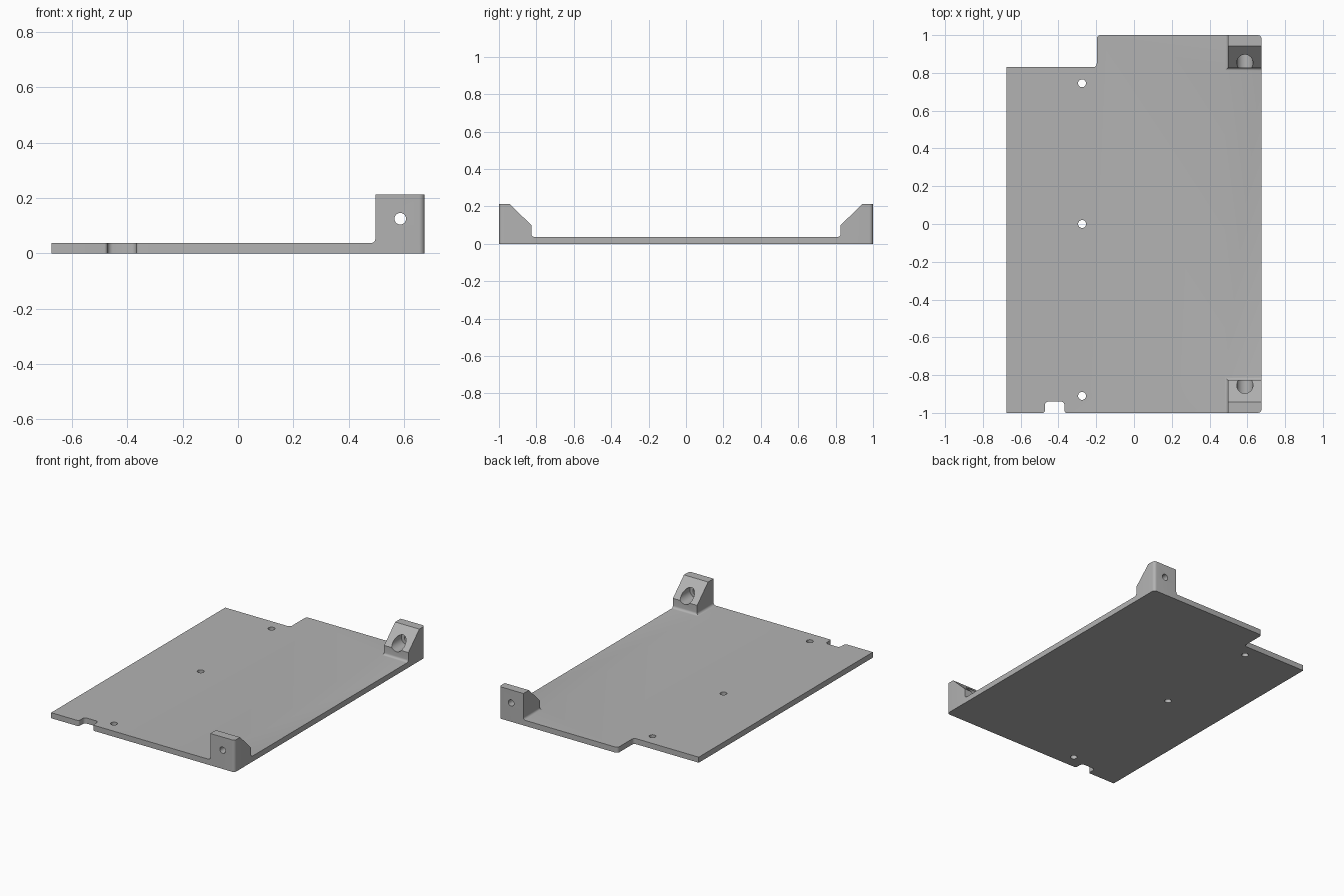
import bpy, bmesh
from math import sin, cos, pi
from mathutils import Vector

cube = bpy.data.objects.get("Cube")
if cube:
    bpy.data.objects.remove(cube, do_unlink=True)

W, L, T, H = 0.675, 1.0, 0.037, 0.212   # half width, half length, plate thickness, bracket height
R = 0.02                                # corner radius

grey = bpy.data.materials.new("plain_grey")
grey.use_nodes = True
grey.diffuse_color = (0.45, 0.45, 0.45, 1)
grey.node_tree.nodes["Principled BSDF"].inputs["Base Color"].default_value = (0.45, 0.45, 0.45, 1)


def rounded(corners, steps=6):
    """Outline from (x, y, radius) corners, with tangent arcs at the rounded ones."""
    out = []
    for i, (x, y, r) in enumerate(corners):
        p = Vector((x, y))
        if not r:
            out.append(p)
            continue
        a = (Vector(corners[i - 1][:2]) - p).normalized()
        b = (Vector(corners[(i + 1) % len(corners)][:2]) - p).normalized()
        for k in range(steps + 1):
            t = k / steps * pi / 2
            out.append(p + r * (a * (1 - sin(t)) + b * (1 - cos(t))))
    return out


def loft(name, layers):
    """Closed solid through a stack of (outline, z) layers."""
    bm = bmesh.new()
    rings = [[bm.verts.new((p.x, p.y, z)) for p in pts] for pts, z in layers]
    bm.faces.new(rings[0])
    bm.faces.new(rings[-1])
    n = len(rings[0])
    for lo, hi in zip(rings, rings[1:]):
        for i in range(n):
            j = (i + 1) % n
            bm.faces.new((lo[i], lo[j], hi[j], hi[i]))
    bmesh.ops.recalc_face_normals(bm, faces=bm.faces)
    me = bpy.data.meshes.new(name)
    bm.to_mesh(me)
    bm.free()
    me.materials.append(grey)
    ob = bpy.data.objects.new(name, me)
    bpy.context.collection.objects.link(ob)
    return ob


def boolean(target, tool, operation):
    mod = target.modifiers.new(tool.name, 'BOOLEAN')
    mod.operation, mod.solver, mod.object = operation, 'EXACT', tool
    bpy.context.view_layer.objects.active = target
    bpy.ops.object.modifier_apply(modifier=mod.name)
    bpy.data.objects.remove(tool, do_unlink=True)


def drill(target, radius, centre, depth, along_y=False):
    bpy.ops.mesh.primitive_cylinder_add(vertices=32, radius=radius, depth=depth, location=centre,
                                        rotation=(pi / 2 if along_y else 0, 0, 0))
    tool = bpy.context.object
    tool.name = "hole_cutter"
    tool.hide_render = True
    tool.data.materials.append(grey)
    boolean(target, tool, 'DIFFERENCE')


# Base plate with a stepped back edge and a small front notch
outline = rounded([
    (-W, -L, 0), (-0.472, -L, 0.012), (-0.472, -0.94, R), (-0.368, -0.94, R), (-0.368, -L, 0.012),
    (W, -L, R), (W, L, R), (-0.197, L, R), (-0.197, 0.83, R), (-W, 0.83, 0)])
plate = loft("base_plate", [(outline, 0), (outline, T)])


# Corner brackets: flared foot, upright block, sloped inner face
def footprint(side, inner_x, inner_y):
    return rounded([(inner_x, side * inner_y, 0), (W, side * inner_y, 0),
                    (W, side * L, R), (inner_x, side * L, 0)])


BX, BY, F = 0.497, 0.827, 0.016
for side, name in ((-1, "front_bracket"), (1, "back_bracket")):
    layers = [(footprint(side, BX - F, BY - F), 0)]
    for k in range(6):
        t = k / 5 * pi / 2
        d = F * (1 - sin(t))
        layers.append((footprint(side, BX - d, BY - d), T + F * (1 - cos(t))))
    layers += [(footprint(side, BX, BY), 0.1), (footprint(side, BX, 0.942), H)]
    boolean(plate, loft(name, layers), 'UNION')

# Bracket screw holes with a counterbore on the sloped side
for side in (-1, 1):
    drill(plate, 0.021, (0.587, side * 0.95, 0.125), 0.3, True)
    drill(plate, 0.043, (0.587, side * 0.845, 0.125), 0.19, True)

# Plate mounting holes
for y in (-0.91, 0, 0.745):
    drill(plate, 0.021, (-0.275, y, T / 2), 0.2)

bpy.ops.object.select_all(action='DESELECT')
plate.select_set(True)
bpy.context.view_layer.objects.active = plate
bpy.ops.object.shade_smooth_by_angle(angle=pi / 6)
